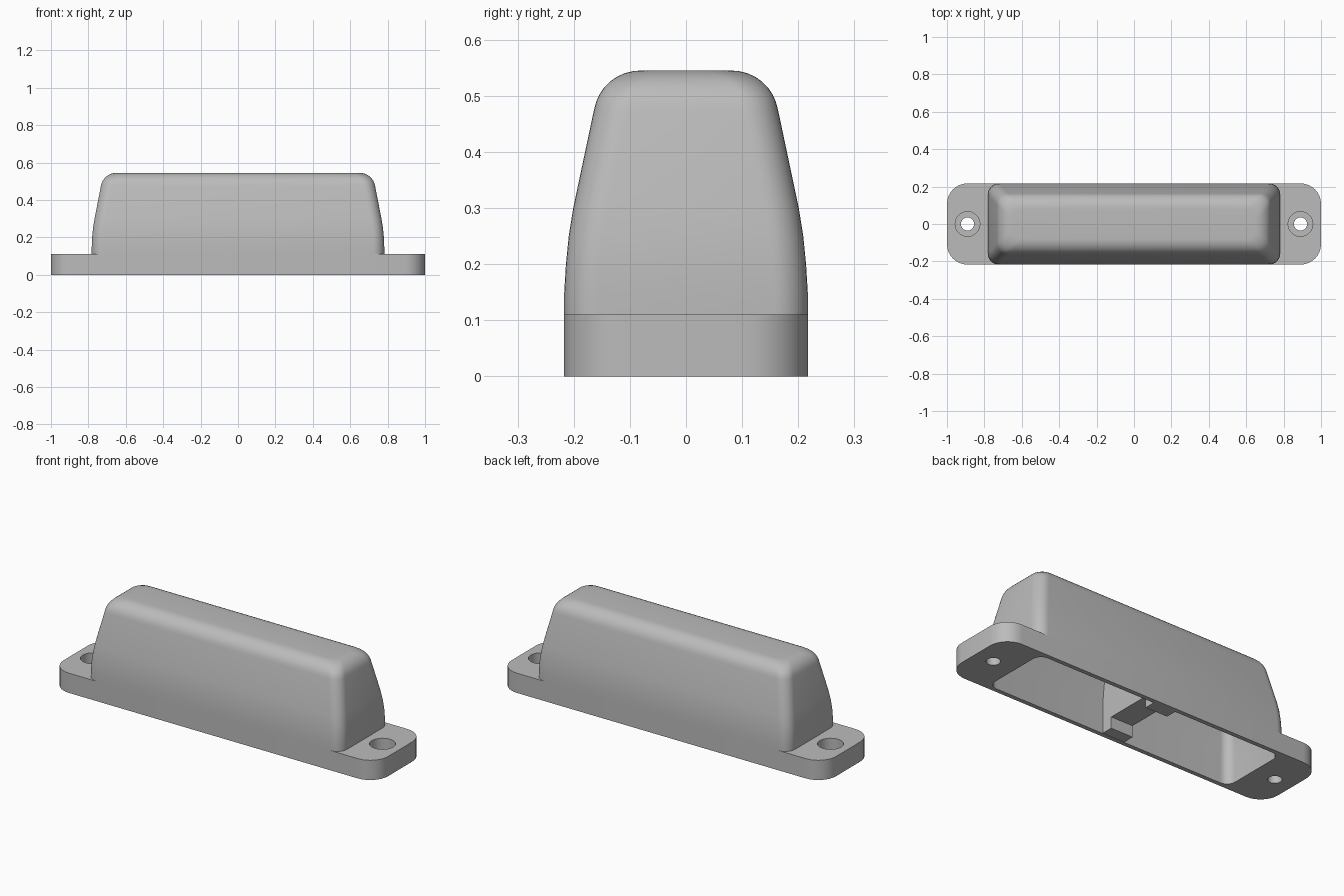
import bpy, bmesh
from math import sin, cos, pi, radians
from mathutils import Vector

cube = bpy.data.objects.get("Cube")
if cube:
    bpy.data.objects.remove(cube, do_unlink=True)

GREY = (0.5, 0.5, 0.5, 1)
mat = bpy.data.materials.new("plain grey")
mat.use_nodes = True
mat.diffuse_color = GREY
mat.node_tree.nodes["Principled BSDF"].inputs["Base Color"].default_value = GREY


def ring(hx, hy, r, z, steps=8):
    """Rounded rectangle outline, counter-clockwise."""
    pts = []
    for quarter, (sx, sy) in enumerate([(1, 1), (-1, 1), (-1, -1), (1, -1)]):
        for i in range(steps + 1):
            a = (quarter + i / steps) * pi / 2
            pts.append(Vector((sx * (hx - r) + r * cos(a), sy * (hy - r) + r * sin(a), z)))
    return pts


def finish(name, bm):
    bmesh.ops.recalc_face_normals(bm, faces=bm.faces)
    me = bpy.data.meshes.new(name)
    bm.to_mesh(me)
    bm.free()
    me.materials.append(mat)
    ob = bpy.data.objects.new(name, me)
    bpy.context.collection.objects.link(ob)
    return ob


def loft(name, outlines):
    """Closed solid through a stack of outlines with equal point counts."""
    bm = bmesh.new()
    loops = [[bm.verts.new(p) for p in o] for o in outlines]
    n = len(loops[0])
    for a, b in zip(loops, loops[1:]):
        for i in range(n):
            bm.faces.new((a[i], a[(i + 1) % n], b[(i + 1) % n], b[i]))
    bm.faces.new(loops[0])
    bm.faces.new(loops[-1])
    return finish(name, bm)


def cylinder(name, x, r, z0, z1):
    bm = bmesh.new()
    bmesh.ops.create_cone(bm, cap_ends=True, segments=40, radius1=r, radius2=r, depth=z1 - z0)
    bmesh.ops.translate(bm, vec=(x, 0, (z0 + z1) / 2), verts=bm.verts)
    return finish(name, bm)


def activate(ob):
    bpy.ops.object.select_all(action='DESELECT')
    ob.select_set(True)
    bpy.context.view_layer.objects.active = ob


def cut(ob, cutter):
    activate(ob)
    mod = ob.modifiers.new("cut", 'BOOLEAN')
    mod.operation = 'DIFFERENCE'
    mod.solver = 'EXACT'
    mod.object = cutter
    bpy.ops.object.modifier_apply(modifier=mod.name)


# Cover sections: half length, half width, corner radius, height
FLANGE_TOP, WALL = 0.11, 0.024
sections = [
    (0.782, 0.217, 0.06, FLANGE_TOP), (0.782, 0.217, 0.06, 0.15),
    (0.780, 0.214, 0.06, 0.20), (0.775, 0.209, 0.06, 0.25),
    (0.767, 0.201, 0.06, 0.30), (0.733, 0.164, 0.06, 0.475),
]
# Rounded shoulder up to the flat top
for i in range(1, 9):
    a = radians(8 + 82 * i / 8)
    inset = 0.083 * (1 - cos(a))
    sections.append((0.733 - inset, 0.164 - inset, 0.06, 0.465 + 0.08 * sin(a)))

cover = loft("cover", [ring(*s) for s in sections])
flange = loft("mounting_flange", [ring(1, 0.217, 0.11, z) for z in (0, FLANGE_TOP)])

# Hollow inside, open at the bottom
inner = [ring(hx - WALL, hy - WALL, r - 0.01, z if k < 6 else z - WALL * (k - 5) / 8)
         for k, (hx, hy, r, z) in enumerate(sections)]
hx, hy, r, _ = sections[0]
inner.insert(0, ring(hx - WALL, hy - WALL, r - 0.01, -0.05))
cavity = loft("cavity_cutter", inner)
cutters = [cavity]
cut(cover, cavity)
cut(flange, cavity)

# Screw holes with counterbores
for x in (-0.89, 0.89):
    for r, z0 in ((0.035, -0.05), (0.066, 0.045)):
        c = cylinder("hole_cutter", x, r, z0, 0.2)
        cut(flange, c)
        cutters.append(c)
for c in cutters:
    bpy.data.objects.remove(c, do_unlink=True)

# Notched partition across the cavity
half = [(0.13, 0.065), (0.13, 0.002), (0.205, 0.002), (0.205, 0.15),
        (0.19, 0.30), (0.152, 0.475), (0.11, 0.528)]
outline = half + [(-y, z) for y, z in reversed(half)]
partition = loft("partition", [[Vector((x, y, z)) for y, z in outline] for x in (-0.10, 0.035)])

for ob in (cover, flange):
    activate(ob)
    bpy.ops.object.shade_smooth_by_angle(angle=radians(30))
